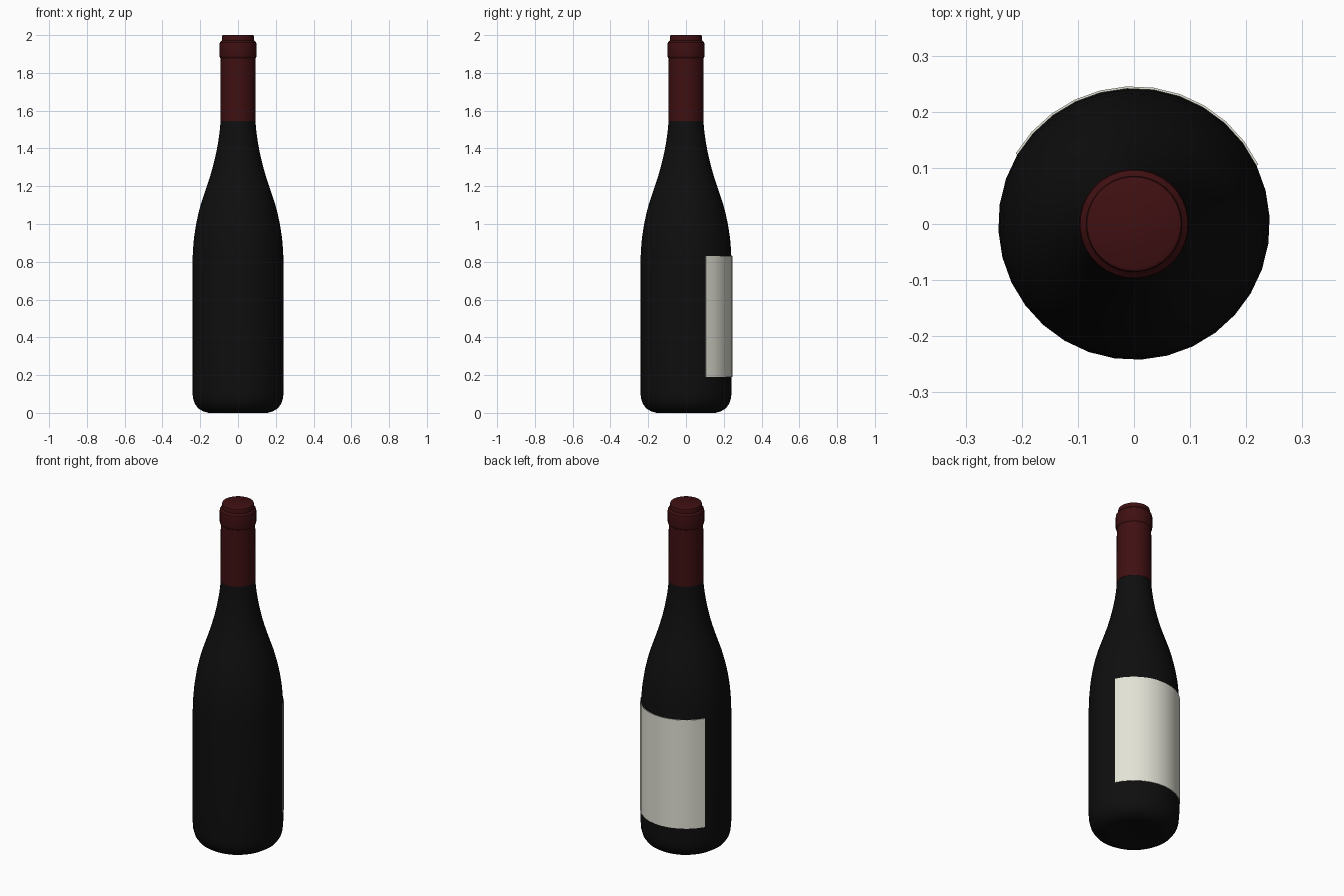
import bpy, bmesh, math

if "Cube" in bpy.data.objects:
    bpy.data.objects.remove(bpy.data.objects["Cube"])

SIDES = 32
STEP = 2 * math.pi / SIDES
TURN = math.radians(3.0)


def material(name, rgb):
    m = bpy.data.materials.new(name)
    m.diffuse_color = (*rgb, 1.0)
    m.use_nodes = True
    m.node_tree.nodes["Principled BSDF"].inputs["Base Color"].default_value = m.diffuse_color
    return m


def lathe(name, profile, mat, first=0, count=SIDES, closed_profile=False):
    """Revolve (radius, z) points round z over `count` of the SIDES segments."""
    bm = bmesh.new()
    full = count == SIDES
    columns = count if full else count + 1
    rings = []
    for r, z in profile:
        if r == 0:
            rings.append([bm.verts.new((0, 0, z))] * columns)
            continue
        angles = [TURN + (first + i) * STEP for i in range(columns)]
        rings.append([bm.verts.new((r * math.cos(a), r * math.sin(a), z)) for a in angles])
    pairs = list(zip(rings, rings[1:]))
    if closed_profile:
        pairs.append((rings[-1], rings[0]))
    for lower, upper in pairs:
        for i in range(count):
            j = (i + 1) % columns
            quad = [lower[i], lower[j], upper[j], upper[i]]
            bm.faces.new(list(dict.fromkeys(quad)))
    if closed_profile and not full:
        bm.faces.new([ring[0] for ring in rings])
        bm.faces.new([ring[-1] for ring in reversed(rings)])
    bmesh.ops.recalc_face_normals(bm, faces=bm.faces)
    mesh = bpy.data.meshes.new(name)
    bm.to_mesh(mesh)
    bm.free()
    mesh.materials.append(mat)
    obj = bpy.data.objects.new(name, mesh)
    bpy.context.collection.objects.link(obj)
    bpy.ops.object.select_all(action='DESELECT')
    obj.select_set(True)
    bpy.context.view_layer.objects.active = obj
    bpy.ops.object.shade_smooth_by_angle(angle=math.radians(35))
    return obj


glass = material("black_glass", (0.0045, 0.0045, 0.0045))
foil = material("dark_red_foil", (0.05, 0.005, 0.006))
paper = material("cream_paper", (0.76, 0.76, 0.67))

# Glass body with a shallow dimple underneath, closed inside the foil
lathe("bottle", [
    (0, 0.02), (0.08, 0.014), (0.13, 0.002), (0.155, 0.0), (0.185, 0.008),
    (0.212, 0.025), (0.23, 0.05), (0.239, 0.08), (0.242, 0.12), (0.242, 0.45),
    (0.242, 0.78), (0.239, 0.86), (0.233, 0.93), (0.222, 1.0), (0.209, 1.06),
    (0.194, 1.115), (0.177, 1.165), (0.16, 1.215), (0.144, 1.265),
    (0.129, 1.32), (0.115, 1.38), (0.104, 1.44), (0.096, 1.50),
    (0.091, 1.56), (0, 1.56)], glass)

# Foil capsule with the raised lip and the stepped top
lathe("foil_capsule", [
    (0.09, 1.545), (0.094, 1.545), (0.093, 1.70), (0.092, 1.878),
    (0.096, 1.882), (0.098, 1.89), (0.098, 1.952), (0.096, 1.962),
    (0.089, 1.968), (0.086, 1.972), (0.086, 1.99), (0.084, 1.997),
    (0.078, 2.0), (0, 2.0)], foil)

# Thin paper label wrapped round the back, eleven segments wide
lathe("label", [(0.2415, 0.19), (0.2455, 0.19), (0.2455, 0.83), (0.2415, 0.83)],
      paper, first=2, count=11, closed_profile=True)
